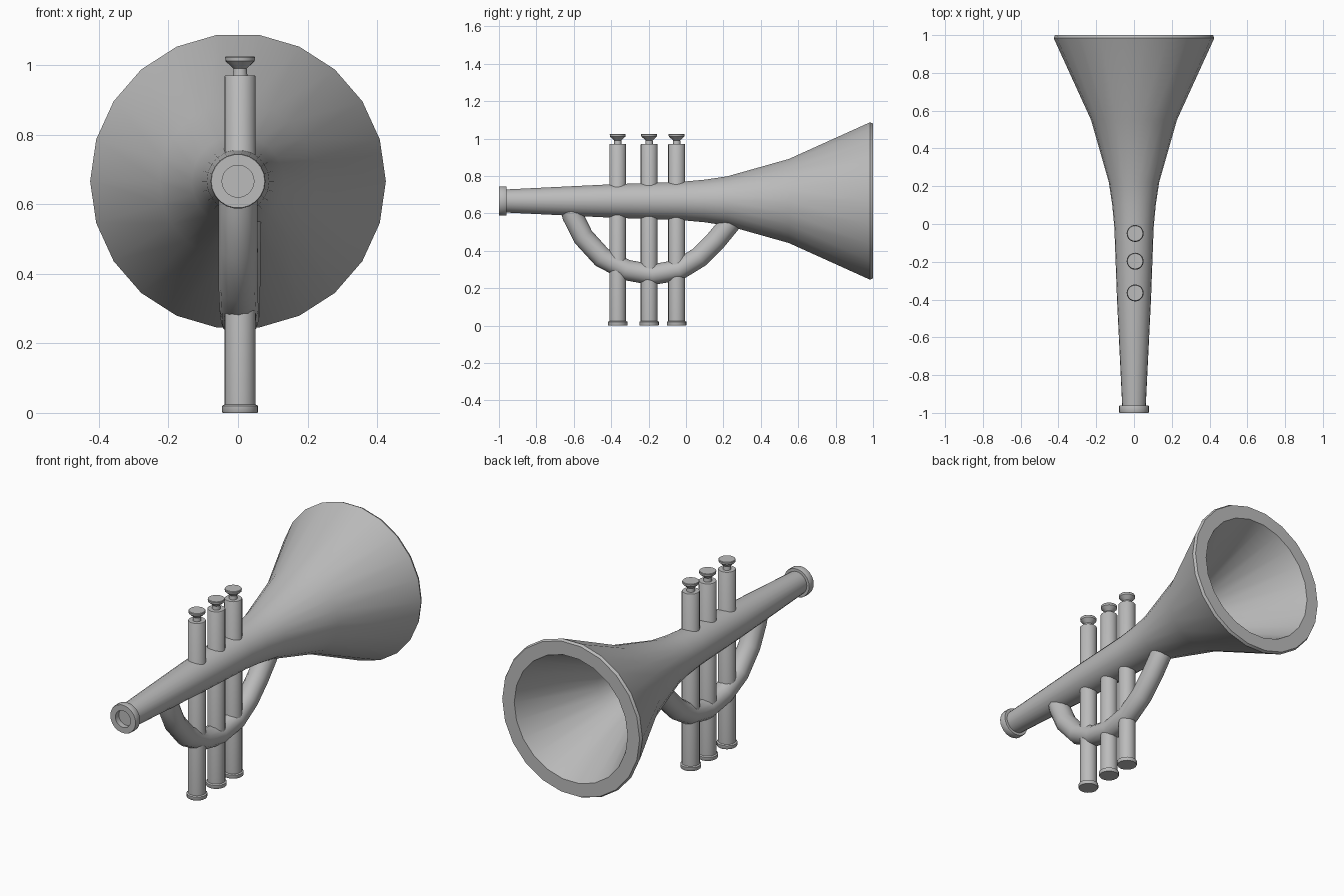
import bpy, bmesh, math
from mathutils import Matrix, Vector

cube = bpy.data.objects.get("Cube")
if cube:
    bpy.data.objects.remove(cube, do_unlink=True)

GREY = (0.5, 0.5, 0.5, 1)
metal = bpy.data.materials.new("grey metal")
metal.use_nodes = True
metal.diffuse_color = GREY
metal.node_tree.nodes["Principled BSDF"].inputs["Base Color"].default_value = GREY
parts = []


def add_object(name, mesh):
    mesh.materials.clear()
    mesh.materials.append(metal)
    obj = bpy.data.objects.new(name, mesh)
    bpy.context.collection.objects.link(obj)
    parts.append(obj)
    return obj


def lathe(name, profile, sides, matrix):
    """Spin (radius, height) points around local z; zero radius closes an end."""
    bm = bmesh.new()
    rings = []
    for r, h in profile:
        if r == 0:
            rings.append([bm.verts.new((0, 0, h))] * sides)
        else:
            rings.append([bm.verts.new((r * math.cos(a), r * math.sin(a), h))
                          for a in (math.tau * i / sides for i in range(sides))])
    for low, high in zip(rings, rings[1:]):
        for i in range(sides):
            j = (i + 1) % sides
            corners = dict.fromkeys((low[i], low[j], high[j], high[i]))
            bm.faces.new(list(corners))
    bmesh.ops.recalc_face_normals(bm, faces=bm.faces)
    bm.transform(matrix)
    mesh = bpy.data.meshes.new(name)
    bm.to_mesh(mesh)
    bm.free()
    return add_object(name, mesh)


# Axis of the horn runs along y
AXIS = Matrix.Translation((0, 0, 0.666)) @ Matrix.Rotation(-math.pi / 2, 4, "X")

# Main tube flaring into the hollow bell
outer = [(0, -0.97), (0.062, -0.97), (0.09, -0.4), (0.104, -0.02), (0.115, 0.1),
         (0.133, 0.22), (0.227, 0.55), (0.421, 0.975), (0.425, 0.985), (0.418, 1)]
inner = [(0.345, 1), (0.148, 0.56), (0.06, 0.23), (0.035, 0), (0, -0.05)]
lathe("horn_tube_and_bell", outer + inner, 22, AXIS)

# Mouthpiece ring with a recessed opening
lathe("mouthpiece", [(0, -0.96), (0.046, -0.96), (0.046, -1), (0.077, -1),
                     (0.079, -0.995), (0.079, -0.965), (0.077, -0.961),
                     (0.05, -0.961), (0, -0.958)], 22, AXIS)

# Three valves, each with a bottom cap and a flared finger button
valve = [(0, 0), (0.05, 0), (0.052, 0.003), (0.052, 0.02), (0.045, 0.024),
         (0.045, 0.967), (0.043, 0.97), (0.021, 0.97), (0.019, 0.99),
         (0.042, 1.011), (0.043, 1.022), (0.041, 1.025), (0, 1.025)]
for place, y in (("front", -0.365), ("middle", -0.197), ("back", -0.05)):
    lathe(place + "_valve", valve, 20, Matrix.Translation((0.006, y, 0)))

# Curved tube hanging below the horn
path = [(0, -0.625, 0.66), (0, -0.605, 0.585), (0, -0.55, 0.475),
        (0, -0.45, 0.365), (0.003, -0.32, 0.297), (0.005, -0.18, 0.272),
        (0.007, -0.04, 0.297), (0.008, 0.07, 0.365), (0.009, 0.16, 0.455),
        (0.01, 0.23, 0.54), (0.01, 0.26, 0.6)]
curve = bpy.data.curves.new("loop_path", "CURVE")
curve.dimensions = "3D"
curve.bevel_depth = 0.056
curve.bevel_resolution = 4
curve.use_fill_caps = True
spline = curve.splines.new("POLY")
spline.points.add(len(path) - 1)
for point, co in zip(spline.points, path):
    point.co = (*co, 1)
helper = bpy.data.objects.new("loop_path", curve)
bpy.context.collection.objects.link(helper)
bpy.context.view_layer.update()
graph = bpy.context.evaluated_depsgraph_get()
loop_mesh = bpy.data.meshes.new_from_object(helper.evaluated_get(graph))
bpy.data.objects.remove(helper, do_unlink=True)
add_object("lower_loop_tube", loop_mesh)

# Smooth shading with crisp rims
for obj in bpy.context.view_layer.objects:
    obj.select_set(obj in parts)
bpy.context.view_layer.objects.active = parts[0]
bpy.ops.object.shade_smooth_by_angle(angle=math.radians(35))
